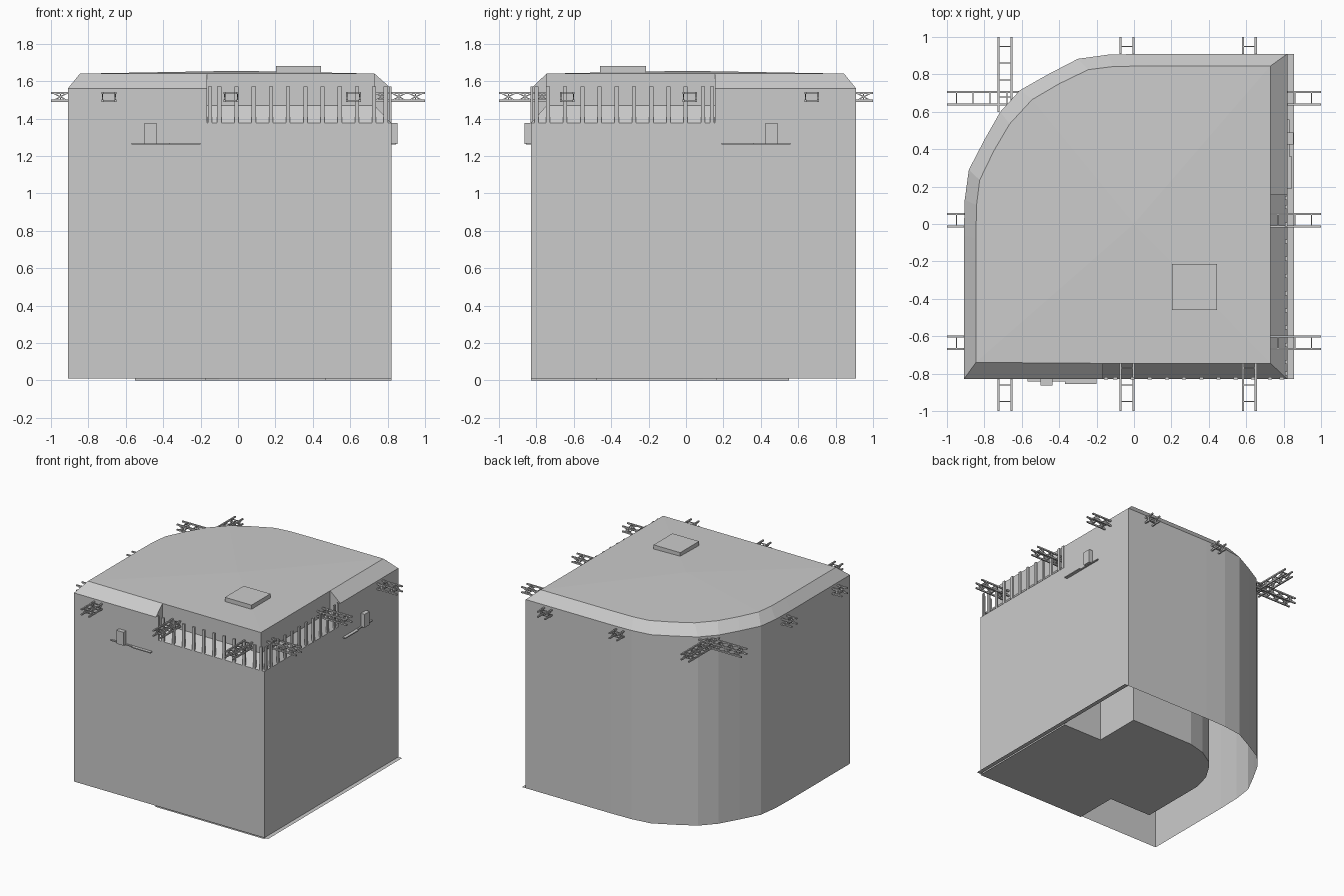
import bpy, bmesh
from mathutils import Vector

if "Cube" in bpy.data.objects:
    bpy.data.objects.remove(bpy.data.objects["Cube"])


def finish(name, bm):
    bmesh.ops.remove_doubles(bm, verts=bm.verts, dist=0.0005)
    bmesh.ops.recalc_face_normals(bm, faces=bm.faces)
    me = bpy.data.meshes.new(name)
    bm.to_mesh(me)
    bm.free()
    ob = bpy.data.objects.new(name, me)
    bpy.context.collection.objects.link(ob)
    return ob


def face(bm, pts):
    bm.faces.new([bm.verts.new(p) for p in pts])


def box(bm, lo, hi):
    vs = bmesh.ops.create_cube(bm, size=1)["verts"]
    lo, hi = Vector(lo), Vector(hi)
    for v in vs:
        v.co = (lo + hi) / 2 + v.co * (hi - lo)


def rod(bm, a, b, w):
    a, b = Vector(a), Vector(b)
    d = b - a
    vs = bmesh.ops.create_cube(bm, size=1)["verts"]
    rot = d.to_track_quat('Z', 'Y')
    for v in vs:
        v.co = (a + b) / 2 + rot @ Vector((v.co.x * w, v.co.y * w, v.co.z * d.length))


def mir(p):
    """Reflect across the building's diagonal symmetry line."""
    return (-p[1], -p[0] - 0.01)


def both(pts):
    return pts + [mir(p) for p in reversed(pts)]


def mbox(bm, x0, x1, y0, y1, z0, z1):
    """Box on the front wall and its twin on the right wall."""
    box(bm, (x0, y0, z0), (x1, y1, z1))
    box(bm, (-y1 - 0.01, -x1 - 0.01, z0), (-y0 - 0.01, -x0 - 0.01, z1))


# Wall and roof outlines: right recess end, back wall, curve, left wall, front recess end, front corner
outer = [(0.82, 0.155)] + both([(0.82, 0.91), (0.05, 0.91), (-0.14, 0.905), (-0.30, 0.883),
                               (-0.46, 0.80), (-0.61, 0.715)]) + [(-0.165, -0.83), (0.82, -0.83)]
inner = [(0.73, 0.155)] + both([(0.73, 0.845), (0.07, 0.845), (-0.11, 0.842), (-0.245, 0.825),
                               (-0.40, 0.75), (-0.545, 0.665)]) + [(-0.165, -0.745), (0.73, -0.745)]
n = len(outer)

# Building shell, open underneath, with recessed gallery at the front right corner
bm = bmesh.new()
for i in range(n):
    j = (i + 1) % n
    recess = i >= n - 2
    if recess:
        prof = [(outer, 0.01), (outer, 1.375), (inner, 1.47), (inner, 1.64)]
    else:
        prof = [(outer, 0.01), (outer, 1.56), (inner, 1.64)]
    for (r0, z0), (r1, z1) in zip(prof, prof[1:]):
        face(bm, [(*r0[i], z0), (*r0[j], z0), (*r1[j], z1), (*r1[i], z1)])
    face(bm, [(*inner[i], 1.64), (*inner[j], 1.64), (0, 0, 1.655)])
for k in (0, n - 2):
    face(bm, [(*outer[k], 1.375), (*outer[k], 1.56), (*inner[k], 1.64), (*inner[k], 1.47)])
finish("building_shell", bm)

# Inner core walls and floor plate seen from below
core = [(0.82, 0.16), (0.465, 0.16)] + both([(0.465, 0.55), (-0.10, 0.55), (-0.25, 0.51),
                                            (-0.38, 0.43)]) + [(-0.17, -0.475), (-0.17, -0.83)]
bm = bmesh.new()
for a, b in zip(core, core[1:]):
    face(bm, [(*a, 0), (*b, 0), (*b, 1.37), (*a, 1.37)])
finish("core_walls", bm)
bm = bmesh.new()
face(bm, [(*p, 0.0) for p in core] + [(0.82, -0.83, 0)])
finish("floor_plate", bm)
bm = bmesh.new()
face(bm, [(0.82, -0.83, 0.01), (0.855, -0.83, 0.01), (0.855, 0.91, 0.01), (0.82, 0.91, 0.01)])
finish("base_strip", bm)

# Gallery bars
bm = bmesh.new()
for x in [-0.15] + [-0.10 + 0.092 * i for i in range(10)] + [0.79]:
    mbox(bm, x - 0.011, x + 0.011, -0.832, -0.818, 1.375, 1.57)
finish("gallery_bars", bm)

# Wall ledges with upright boxes
bm = bmesh.new()
mbox(bm, -0.57, -0.37, -0.842, -0.83, 1.262, 1.27)
mbox(bm, -0.37, -0.20, -0.855, -0.83, 1.262, 1.27)
finish("wall_ledges", bm)
bm = bmesh.new()
mbox(bm, -0.50, -0.435, -0.863, -0.83, 1.265, 1.375)
finish("wall_boxes", bm)

# Roof hatch
bm = bmesh.new()
box(bm, (0.203, -0.46, 1.64), (0.445, -0.215, 1.68))
finish("roof_hatch", bm)


# Lattice beam stubs: axis, centre line, start, end
def truss(axis, c, s, e):
    bm = bmesh.new()
    z0, z1, h = 1.495, 1.537, 0.034
    P = lambda t, o, z: (t, c + o, z) if axis == 'x' else (c + o, t, z)
    for o in (-h, h):
        for z in (z0, z1):
            rod(bm, P(s, o, z), P(e, o, z), 0.011)
    d = 1 if e > s else -1
    t = e - d * 0.05
    while (t - s) * d > 0:
        for z in (z0, z1):
            rod(bm, P(t, -h, z), P(t, h, z), 0.006)
        for o in (-h, h):
            rod(bm, P(t, o, z0), P(t, o, z1), 0.006)
            rod(bm, P(t - 0.04, o, z0), P(t + 0.04, o, z1), 0.006)
            rod(bm, P(t - 0.04, o, z1), P(t + 0.04, o, z0), 0.006)
        t -= d * 0.09
    finish("lattice_beam", bm)


for c, front, back in ((-0.69, -0.83, 0.6), (-0.037, -0.745, 0.91), (0.617, -0.745, 0.91)):
    truss('y', c, front, -1)
    truss('y', c, back, 1)
for c, left, right in ((0.672, -0.6, 0.82), (0.02, -0.9, 0.73), (-0.635, -0.91, 0.73)):
    truss('x', c, left, -1)
    truss('x', c, right, 1)
